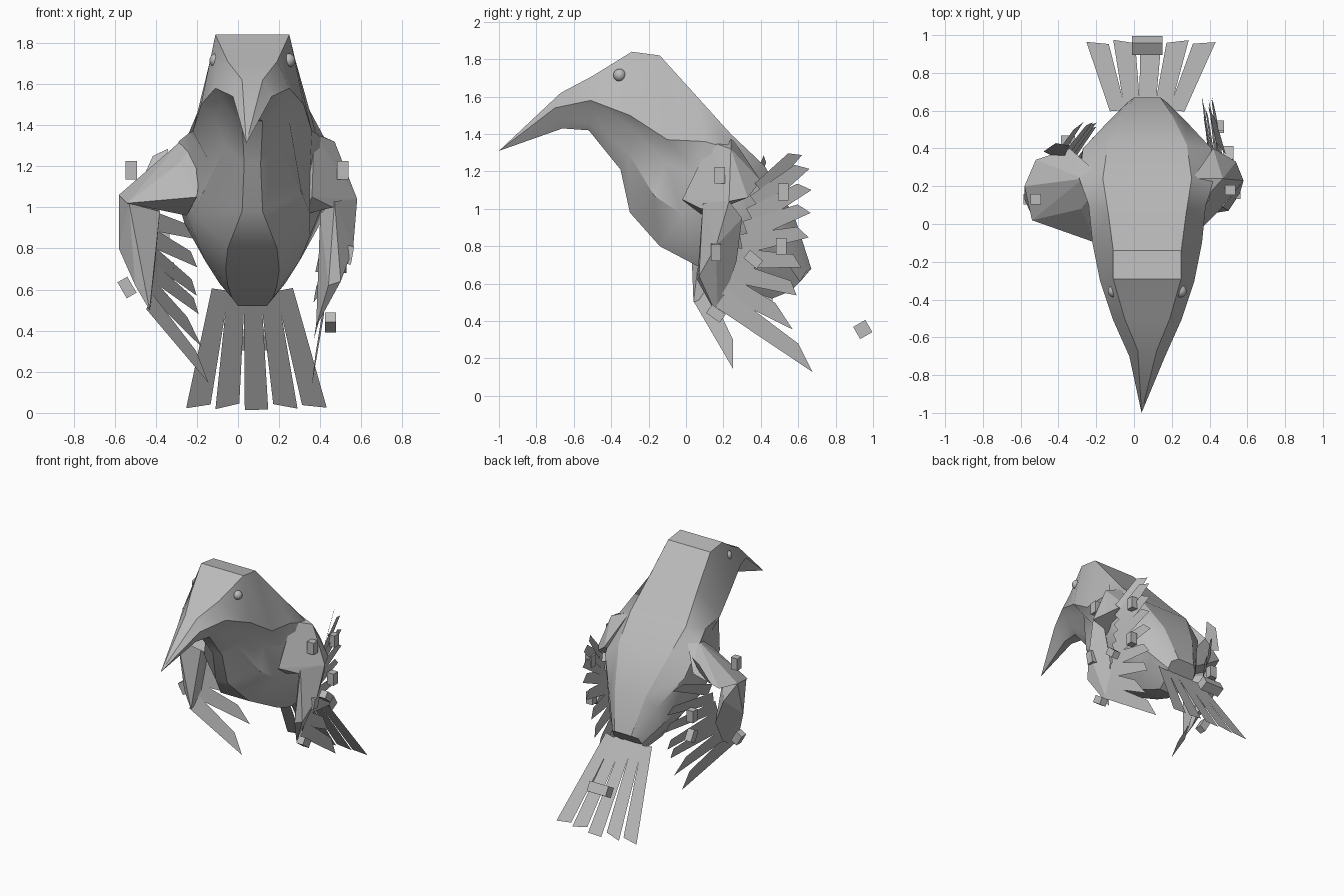
import bpy, bmesh, math
from mathutils import Vector, Matrix

if "Cube" in bpy.data.objects:
    bpy.data.objects.remove(bpy.data.objects["Cube"])

CX = 0.07  # bird's own centre line

plumage = bpy.data.materials.new("grey")
plumage.diffuse_color = (0.5, 0.5, 0.5, 1)
plumage.use_nodes = True
plumage.node_tree.nodes["Principled BSDF"].inputs["Base Color"].default_value = plumage.diffuse_color


def finish(name, bm, angle=None):
    bmesh.ops.recalc_face_normals(bm, faces=bm.faces)
    me = bpy.data.meshes.new(name)
    bm.to_mesh(me)
    bm.free()
    ob = bpy.data.objects.new(name, me)
    bpy.context.collection.objects.link(ob)
    me.materials.append(plumage)
    if angle:
        bpy.ops.object.select_all(action='DESELECT')
        ob.select_set(True)
        bpy.context.view_layer.objects.active = ob
        bpy.ops.object.shade_smooth_by_angle(angle=math.radians(angle))
    return ob


# Head and body rings: top, hood edge, under edge, low side, bottom as (half width, y, z)
RINGS = [
    [(.05, -.67, 1.62), (.095, -.70, 1.54), (.07, -.69, 1.50), (.05, -.68, 1.47), (.03, -.66, 1.43)],
    [(.12, -.50, 1.71), (.18, -.51, 1.58), (.14, -.51, 1.52), (.10, -.51, 1.46), (.05, -.52, 1.42)],
    [(.18, -.29, 1.84), (.25, -.30, 1.50), (.18, -.27, 1.42), (.13, -.31, 1.30), (.04, -.35, 1.21)],
    [(.18, -.14, 1.82), (.29, -.10, 1.37), (.22, -.10, 1.24), (.24, -.17, 1.07), (.05, -.30, .98)],
    [(.205, .05, 1.61), (.31, .10, 1.36), (.28, .06, 1.18), (.28, -.02, .97), (.12, -.14, .80)],
    [(.235, .24, 1.40), (.36, .24, 1.32), (.38, .22, 1.10), (.28, .10, .86), (.13, .05, .70)],
    [(.21, .42, 1.23), (.34, .40, 1.10), (.33, .36, .92), (.23, .28, .74), (.12, .20, .62)],
    [(.13, .58, .96), (.20, .55, .88), (.22, .52, .74), (.16, .43, .63), (.10, .34, .56)],
    [(.07, .67, .68), (.11, .64, .66), (.12, .61, .61), (.10, .56, .56), (.07, .46, .52)],
]


def make_body():
    bm = bmesh.new()
    loops = []
    for ring in RINGS:
        pts = [(CX + w, y, z) for w, y, z in ring]
        pts += [(CX - w, y, z) for w, y, z in reversed(ring)]
        loops.append([bm.verts.new(p) for p in pts])
    n = len(loops[0])
    for a, b in zip(loops, loops[1:]):
        for i in range(n):
            j = (i + 1) % n
            bm.faces.new((a[i], a[j], b[j], b[i]))
    tip = bm.verts.new((.04, -1, 1.31))
    for i in range(n):
        bm.faces.new((loops[0][i], loops[0][(i + 1) % n], tip))
    bm.faces.new(loops[-1])
    finish("head_and_body", bm, 30)


def hull(name, pts):
    bm = bmesh.new()
    for p in pts:
        bm.verts.new(p)
    bmesh.ops.convex_hull(bm, input=bm.verts)
    loose = [v for v in bm.verts if not v.link_faces]
    bmesh.ops.delete(bm, geom=loose, context='VERTS')
    finish(name, bm)


def feather(bm, base, tip, across, w0, w1, slant):
    """Thin flat blade with a slanted end."""
    base, tip = Vector(base), Vector(tip)
    d = (tip - base).normalized()
    s = Vector(across)
    s = (s - d * s.dot(d)).normalized()
    pts = [base - s * w0, tip - s * w1, tip + s * w1 - d * slant, base + s * w0]
    bm.faces.new([bm.verts.new(p) for p in pts])


def wing_feathers(name, low, high, tips):
    bm = bmesh.new()
    low, high = Vector(low), Vector(high)
    n = len(tips) - 1
    for i, t in enumerate(tips):
        big = i < 2
        feather(bm, low.lerp(high, i / n), t, high - low, .055,
                .04 if big else .034, .15 if big else .05)
    finish(name, bm)


def block(name, loc, size, tilt=0, roll=0):
    bm = bmesh.new()
    m = (Matrix.Translation(loc) @ Matrix.Rotation(math.radians(roll), 4, 'Y')
         @ Matrix.Rotation(math.radians(tilt), 4, 'X') @ Matrix.Diagonal((*size, 1)))
    bmesh.ops.create_cube(bm, size=1, matrix=m)
    finish(name, bm)


make_body()

# Eyes
for side, name in ((-1, "left_eye"), (1, "right_eye")):
    bm = bmesh.new()
    bmesh.ops.create_uvsphere(bm, u_segments=16, v_segments=10, radius=.034,
                              matrix=Matrix.Translation((CX + side * .175, -.355, 1.715)))
    finish(name, bm, 60)

# Wings: upper arm and forearm on each side
hull("right_upper_wing", [(.31, .24, 1.39), (.47, .24, 1.32), (.58, .23, 1.04), (.54, .33, 1.06),
                          (.42, .40, 1.15), (.37, .13, 1.36), (.36, -.02, 1.05), (.46, .08, 1.0),
                          (.30, .08, .96)])
hull("right_forearm", [(.58, .23, 1.04), (.47, .09, 1.03), (.40, .17, .97), (.56, .16, .8),
                       (.53, .30, .95), (.50, .07, .64), (.44, .06, .62), (.38, .17, .42),
                       (.45, .27, .72)])
hull("left_upper_wing", [(-.16, .24, 1.39), (-.27, .24, 1.33), (-.58, .20, 1.06), (-.52, .34, 1.06),
                         (-.34, .40, 1.15), (-.28, .08, 1.22), (-.20, -.10, 1.05),
                         (-.54, .02, 1.02), (-.25, .1, .96)])
hull("left_forearm", [(-.58, .20, 1.06), (-.53, .02, 1.02), (-.38, .10, .98), (-.58, .13, .8),
                      (-.53, .30, .95), (-.50, .06, .62), (-.43, .04, .5), (-.42, .15, .55),
                      (-.44, .27, .75)])

# Wing feathers, lowest to highest
wing_feathers("right_wing_feathers", (.42, .19, .52), (.46, .40, 1.10),
              [(.36, .70, .16), (.37, .59, .39), (.37, .60, .57), (.38, .62, .72), (.40, .65, .88),
               (.42, .655, 1.01), (.42, .655, 1.13), (.42, .64, 1.24), (.41, .60, 1.31)])
wing_feathers("left_wing_feathers", (-.43, .08, .54), (-.43, .36, 1.10),
              [(-.13, .28, .17), (-.17, .42, .35), (-.19, .48, .51), (-.20, .53, .60),
               (-.20, .55, .74), (-.22, .55, .88), (-.28, .54, 1.08), (-.37, .43, 1.29)])

# Tail fan
bm = bmesh.new()
for k in range(-2, 3):
    feather(bm, (CX + k * .078, .60, .60), (.09 + k * .143, .985 - .008 * abs(k), .015),
            (1 if k < 0 else -1, 0, 0), .042, .057, 0 if k == 0 else .04)
finish("tail_feathers", bm)

# Small blocks on wings and tail: position, tilt, roll
BLOCKS = [((.51, .18, 1.18), 0, 0), ((.45, .52, 1.09), 0, 0), ((.53, .16, .77), 0, 10),
          ((.45, .51, .80), 0, 0), ((.50, .36, .73), 50, 0), ((.45, .16, .44), 55, 0),
          ((-.52, .13, 1.18), 0, 0), ((-.54, .13, .61), 0, -30), ((-.36, .44, .85), 0, 0),
          ((-.34, .42, .68), 30, 0)]
for i, (loc, tilt, roll) in enumerate(BLOCKS):
    block(f"wing_block_{i + 1}", loc, (.055, .055, .09), tilt, roll)
block("tail_block", (CX, .945, .355), (.16, .075, .075), 30)
